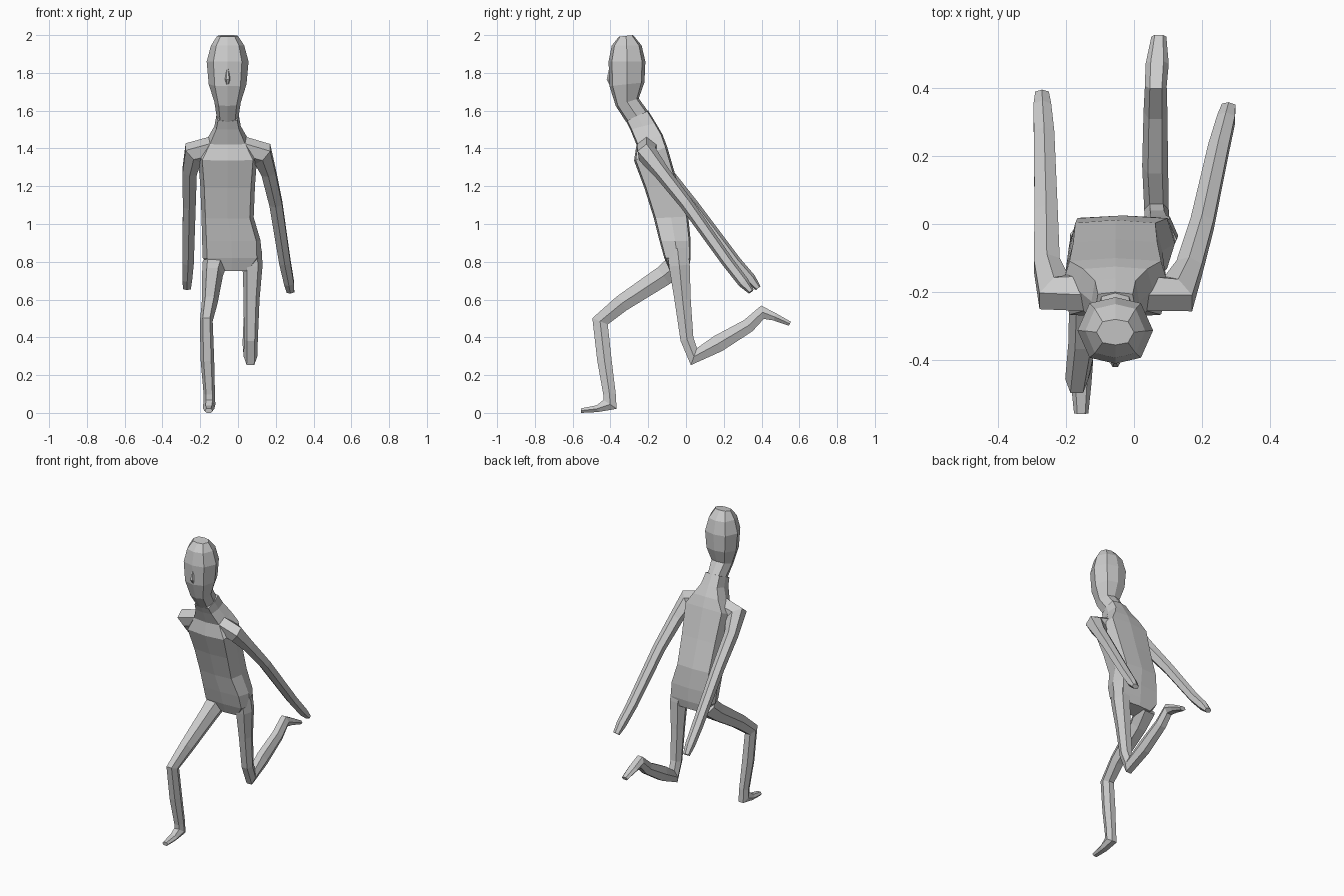
import bpy, bmesh
from mathutils import Vector as V


def loft(name, rings):
    """Skin a list of equal-length point rings and cap both ends."""
    bm = bmesh.new()
    vs = [[bm.verts.new(p) for p in r] for r in rings]
    n = len(vs[0])
    for a, b in zip(vs, vs[1:]):
        for i in range(n):
            j = (i + 1) % n
            bm.faces.new((a[i], a[j], b[j], b[i]))
    bm.faces.new(vs[0][::-1])
    bm.faces.new(vs[-1])
    bmesh.ops.recalc_face_normals(bm, faces=bm.faces)
    me = bpy.data.meshes.new(name)
    bm.to_mesh(me)
    bm.free()
    ob = bpy.data.objects.new(name, me)
    bpy.context.collection.objects.link(ob)
    return ob


def body(name, rows, cx, cy):
    """Rows: centre x, half width, front y, front z, back y, back z."""
    half = [(0, -1), (cx, -cy), (1, 0), (cx, cy), (0, 1)]
    section = half + [(-x, y) for x, y in half[-2:0:-1]]
    rings = []
    for x, w, yf, zf, yb, zb in rows:
        rings.append([(x + u * w, (yf + yb) / 2 + v * (yb - yf) / 2,
                       (zf + zb) / 2 + v * (zb - zf) / 2) for u, v in section])
    return loft(name, rings)


def limb(name, normal, rows):
    """Six-sided tube. Rows: x, y, z, half size along normal, half size in bend plane."""
    pts = [V(r[:3]) for r in rows]
    n = V(normal).normalized()
    rings = []
    for i, (p, r) in enumerate(zip(pts, rows)):
        t = V((0, 0, 0))
        if i:
            t += (p - pts[i - 1]).normalized()
        if i < len(pts) - 1:
            t += (pts[i + 1] - p).normalized()
        u = n.cross(t).normalized()
        rings.append([p + n * a * r[3] + u * b * r[4] for a, b in
                      ((1, 0), (.55, 1), (-.55, 1), (-1, 0), (-.55, -1), (.55, -1))])
    return loft(name, rings)


# leaning torso up to the neck
body("torso", [
    (-.035, .10, -.085, .75, .015, .765),
    (-.032, .155, -.115, .82, .025, .82),
    (-.035, .155, -.14, .91, .025, .91),
    (-.055, .138, -.17, 1.03, .012, 1.04),
    (-.055, .145, -.22, 1.19, -.045, 1.22),
    (-.055, .158, -.275, 1.335, -.10, 1.41),
    (-.055, .11, -.262, 1.42, -.125, 1.475),
    (-.055, .07, -.295, 1.50, -.16, 1.535),
    (-.055, .06, -.317, 1.545, -.20, 1.60),
], .85, .9)

# head
body("head", [
    (-.055, .058, -.317, 1.54, -.20, 1.595),
    (-.055, .070, -.372, 1.625, -.25, 1.665),
    (-.055, .100, -.405, 1.73, -.22, 1.75),
    (-.055, .111, -.410, 1.86, -.215, 1.86),
    (-.055, .088, -.393, 1.945, -.235, 1.945),
    (-.055, .055, -.355, 1.992, -.28, 2.0),
], .68, .82)
limb("nose", (1, 0, 0), [
    (-.055, -.402, 1.83, .004, .004),
    (-.055, -.409, 1.765, .014, .011),
    (-.055, -.403, 1.74, .006, .004),
])

# arms swept straight back
limb("right_arm", (0, .78, .62), [
    (-.13, -.195, 1.40, .055, .06),
    (-.235, -.20, 1.375, .055, .06),
    (-.256, -.12, 1.28, .042, .038),
    (-.258, .03, 1.10, .036, .034),
    (-.264, .26, .80, .032, .030),
    (-.269, .34, .71, .030, .026),
    (-.270, .382, .66, .016, .020),
])
limb("left_arm", (0, .78, .62), [
    (.02, -.195, 1.40, .055, .06),
    (.13, -.205, 1.37, .055, .06),
    (.162, -.13, 1.275, .042, .038),
    (.200, .0, 1.11, .036, .034),
    (.248, .22, .80, .032, .030),
    (.270, .305, .69, .030, .026),
    (.278, .345, .642, .016, .020),
])

# front leg, planted
limb("right_leg", (1, 0, 0), [
    (-.12, -.03, .80, .068, .06),
    (-.135, -.12, .725, .055, .054),
    (-.150, -.34, .58, .042, .045),
    (-.168, -.455, .485, .034, .044),
    (-.162, -.432, .28, .036, .038),
    (-.152, -.405, .10, .030, .033),
    (-.152, -.402, .045, .032, .042),
    (-.155, -.47, .022, .030, .018),
    (-.155, -.556, .012, .021, .012),
])

# back leg, knee down and foot raised behind
limb("left_leg", (1, 0, 0), [
    (.07, -.045, .87, .055, .055),
    (.077, -.035, .78, .053, .055),
    (.072, -.018, .60, .042, .043),
    (.068, .005, .39, .037, .035),
    (.066, .042, .298, .036, .048),
    (.062, .17, .367, .038, .045),
    (.063, .33, .462, .035, .037),
    (.064, .405, .533, .032, .036),
    (.068, .47, .508, .034, .02),
    (.073, .55, .472, .022, .012),
])
